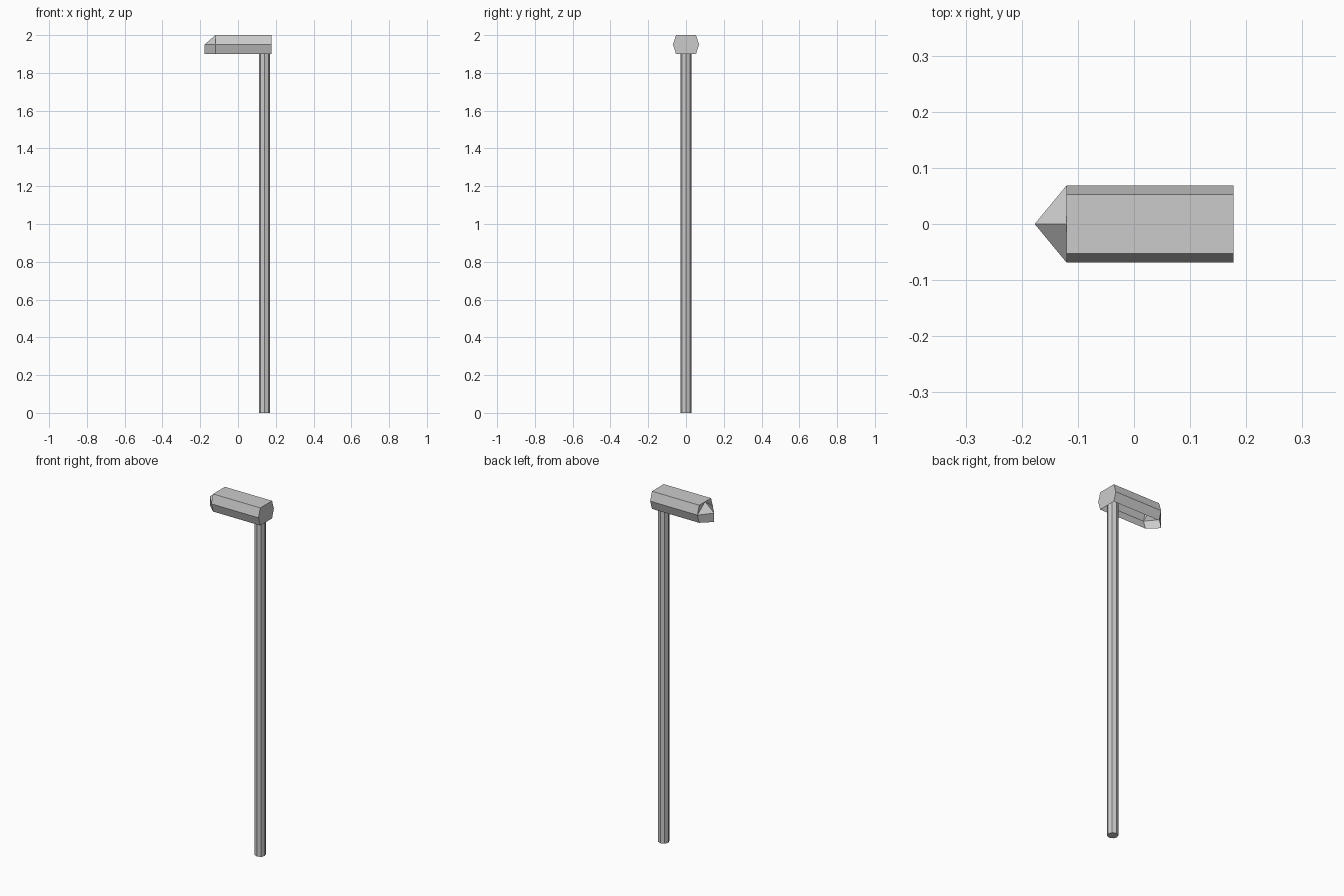
import bpy, bmesh

if "Cube" in bpy.data.objects:
    bpy.data.objects.remove(bpy.data.objects["Cube"])

def finish(name, bm):
    bmesh.ops.recalc_face_normals(bm, faces=bm.faces)
    mesh = bpy.data.meshes.new(name)
    bm.to_mesh(mesh)
    bm.free()
    obj = bpy.data.objects.new(name, mesh)
    bpy.context.collection.objects.link(obj)
    return obj

# Pole: straight octagonal post running up into the hollow head
bpy.ops.mesh.primitive_cylinder_add(vertices=8, radius=0.029, depth=1.95,
                                    location=(0.14, 0, 0.975))
bpy.context.object.name = "pole"

# Lamp head: hexagonal shell, open underneath, with a pointed nose
X0, X1, NOSE = -0.12, 0.177, -0.177
section = [(-0.053, 1.9), (-0.069, 1.95), (-0.053, 2.0),
           (0.053, 2.0), (0.069, 1.95), (0.053, 1.9)]
bm = bmesh.new()
front = [bm.verts.new((X0, y, z)) for y, z in section]
back = [bm.verts.new((X1, y, z)) for y, z in section]
for i in range(5):
    bm.faces.new((front[i], front[i + 1], back[i + 1], back[i]))
bm.faces.new(back)

# Nose: ridge slopes from the top middle to a short upright edge
ridge = bm.verts.new((X0, 0, 2.0))
tip = bm.verts.new((NOSE, 0, 1.95))
tip_low = bm.verts.new((NOSE, 0, 1.9))
for low, side, top in (front[:3], front[:2:-1]):
    bm.faces.new((ridge, side, tip))
    bm.faces.new((ridge, top, side))
    bm.faces.new((tip, side, low, tip_low))
finish("lamp_head", bm)
